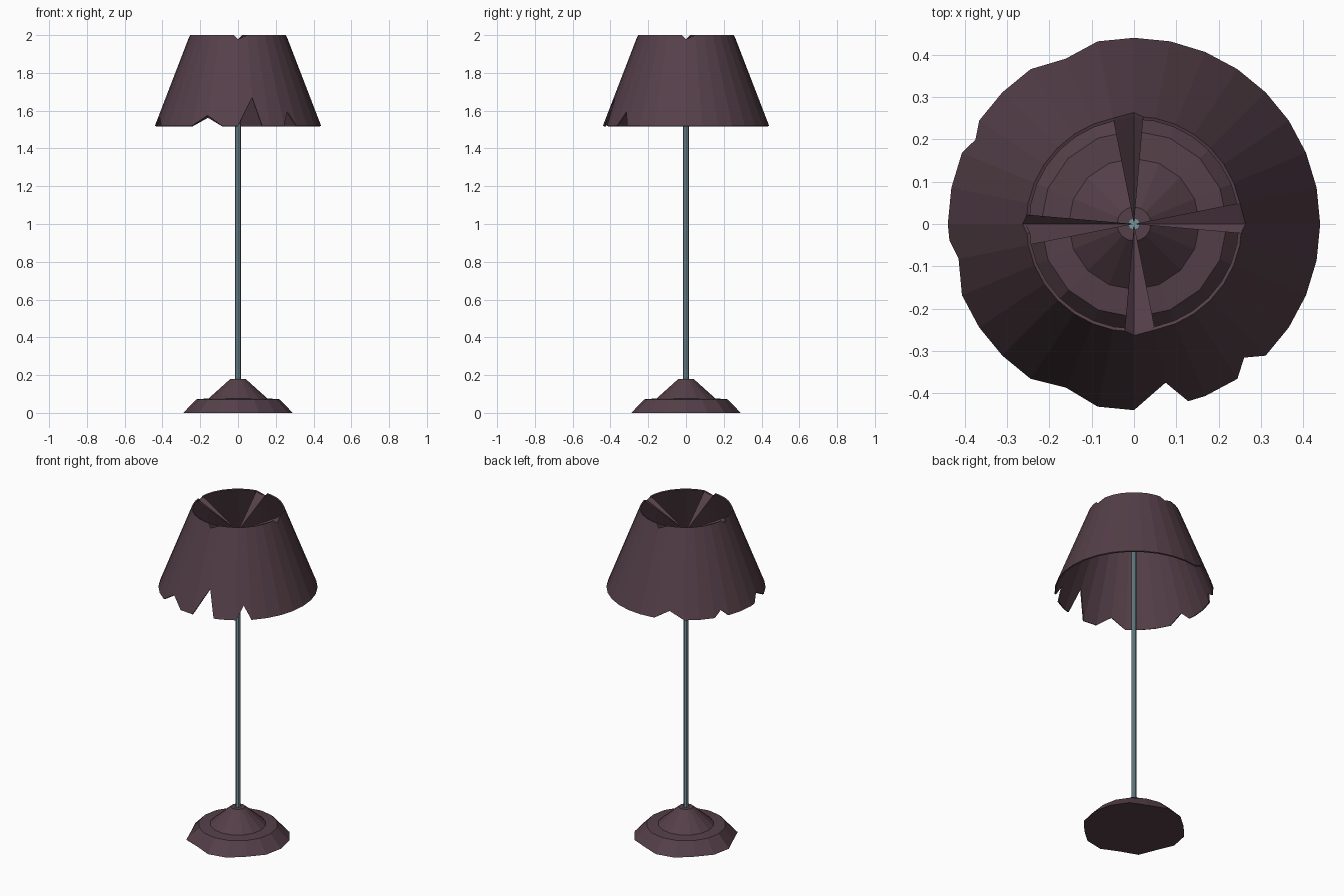
import bpy, bmesh
from math import cos, sin, radians, pi

if "Cube" in bpy.data.objects:
    bpy.data.objects.remove(bpy.data.objects["Cube"])


def material(name, col):
    m = bpy.data.materials.new(name)
    m.diffuse_color = (*col, 1)
    m.use_nodes = True
    m.node_tree.nodes["Principled BSDF"].inputs["Base Color"].default_value = m.diffuse_color
    return m


PLUM = material("plum", (0.09, 0.05, 0.065))
TEAL = material("teal", (0.19, 0.30, 0.34))


def finish(bm, name, mat):
    bmesh.ops.recalc_face_normals(bm, faces=bm.faces)
    me = bpy.data.meshes.new(name)
    bm.to_mesh(me)
    bm.free()
    ob = bpy.data.objects.new(name, me)
    ob.data.materials.append(mat)
    bpy.context.collection.objects.link(ob)
    return ob


def polar(r, deg, z):
    return (r * cos(radians(deg)), r * sin(radians(deg)), z)


def bridge(bm, lo, hi):
    n = len(lo)
    for i in range(n):
        j = (i + 1) % n
        bm.faces.new((lo[i], lo[j], hi[j], hi[i]))


# Shade wall: 32-sided cone with a torn lower edge and four dips in the rim
STEP = 11.25
TEARS = {112.5: .045, 152: .035, 191.25: .045, 247.5: .055,
         281.25: .15, 309.5: .075, 185: 0, 287: 0}
DIPS = {a: .022 for a in (0, 90, 180, 270)}
SHOULDERS = [(a - 5.0) % 360 for a in DIPS]


def shade_point(deg, z):
    off = deg % STEP - STEP / 2
    flat = cos(radians(STEP / 2)) / cos(radians(off))
    r = .44 + (.255 - .44) * (z - 1.52) / .48
    return polar(r * flat, deg, z)


angles = sorted({i * STEP for i in range(32)} | set(TEARS) | set(SHOULDERS))
bm = bmesh.new()
lower = [bm.verts.new(shade_point(a, 1.52 + TEARS.get(a, 0))) for a in angles]
upper = [bm.verts.new(shade_point(a, 2 - DIPS.get(a, 0))) for a in angles]
bridge(bm, lower, upper)
shade = finish(bm, "shade", PLUM)
sol = shade.modifiers.new("thickness", "SOLIDIFY")
sol.thickness = .008
sol.offset = -1

# Spokes: folded wedges running from the rim dips down to the pole top
HUB = 1.86
bm = bmesh.new()
for a in DIPS:
    left = bm.verts.new(shade_point(a - 5.0, 1.998))
    fold = bm.verts.new(shade_point(a, 1.978))
    right = bm.verts.new(shade_point(a + STEP, 1.998))
    tip = bm.verts.new((0, 0, HUB))
    bm.faces.new((tip, left, fold))
    bm.faces.new((tip, fold, right))
spokes = finish(bm, "shade_spokes", PLUM)

# Pole
bm = bmesh.new()
bmesh.ops.create_cone(bm, cap_ends=True, segments=8, radius1=.015, radius2=.015,
                      depth=HUB - .15)
bmesh.ops.translate(bm, verts=bm.verts, vec=(0, 0, (HUB + .15) / 2))
finish(bm, "pole", TEAL)

# Base: stepped 16-sided cone with a chipped edge
CHIPS = {3: .93, 6: .95, 9: .92, 11: .91, 14: .95}
bm = bmesh.new()
rings = []
for r, z in ((.29, 0), (.22, .072), (.155, .077), (.04, .18)):
    rings.append([bm.verts.new(polar(r * (CHIPS.get(i, 1) if z == 0 else 1),
                                     i * 22.5, z)) for i in range(16)])
for lo, hi in zip(rings, rings[1:]):
    bridge(bm, lo, hi)
bm.faces.new(rings[0][::-1])
bm.faces.new(rings[-1])
finish(bm, "base", PLUM)
